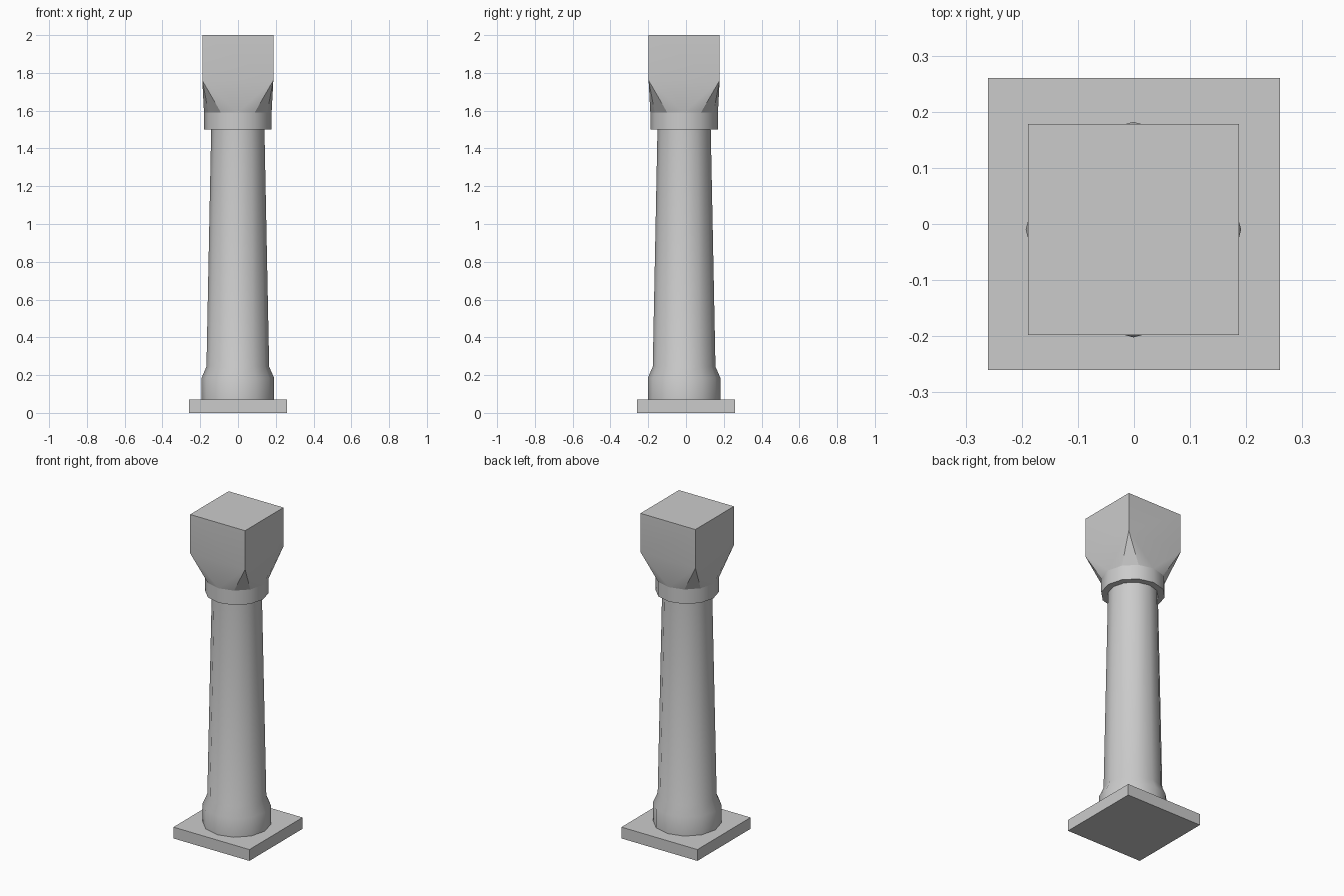
import bpy, bmesh
from math import cos, sin, pi, radians

if "Cube" in bpy.data.objects:
    bpy.data.objects.remove(bpy.data.objects["Cube"])

SIDES = 12
CX, CY = -0.001, -0.01      # column axis sits slightly off the plinth centre


def ring(r, z):
    return [(CX + r * cos(2 * pi * i / SIDES), CY + r * sin(2 * pi * i / SIDES), z)
            for i in range(SIDES)]


def square(h, z):
    return [(CX + sx * h, CY + sy * h, z)
            for sx, sy in ((-1, -1), (1, -1), (1, 1), (-1, 1))]


def finish(name, bm, angle=None):
    bmesh.ops.recalc_face_normals(bm, faces=bm.faces)
    me = bpy.data.meshes.new(name)
    bm.to_mesh(me)
    bm.free()
    ob = bpy.data.objects.new(name, me)
    bpy.context.collection.objects.link(ob)
    if angle:
        bpy.ops.object.select_all(action='DESELECT')
        ob.select_set(True)
        bpy.context.view_layer.objects.active = ob
        bpy.ops.object.shade_smooth_by_angle(angle=radians(angle))
    return ob


def lathe(name, profile):
    """Capped solid from (radius, height) pairs."""
    bm = bmesh.new()
    rings = [[bm.verts.new(p) for p in ring(r, z)] for r, z in profile]
    for a, b in zip(rings, rings[1:]):
        for i in range(SIDES):
            j = (i + 1) % SIDES
            bm.faces.new((a[i], a[j], b[j], b[i]))
    bm.faces.new(rings[0][::-1])
    bm.faces.new(rings[-1])
    return finish(name, bm, 35)


# square plinth
bm = bmesh.new()
bmesh.ops.create_cube(bm, size=1)
bmesh.ops.scale(bm, vec=(0.52, 0.52, 0.07), verts=bm.verts)
bmesh.ops.translate(bm, vec=(0, 0, 0.035), verts=bm.verts)
finish("plinth", bm)

# tapered shaft with flared foot
lathe("shaft", [(0.192, 0.07), (0.192, 0.185), (0.166, 0.245), (0.141, 1.5)])

# collar below the capital
lathe("collar", [(0.179, 1.5), (0.179, 1.59)])

# capital: square block blending down to the round collar
bm = bmesh.new()
for p in square(0.188, 2.0) + square(0.188, 1.76) + ring(0.179, 1.59):
    bm.verts.new(p)
bmesh.ops.convex_hull(bm, input=bm.verts)
bmesh.ops.dissolve_limit(bm, angle_limit=radians(1), verts=bm.verts, edges=bm.edges)
finish("capital", bm, 28)
